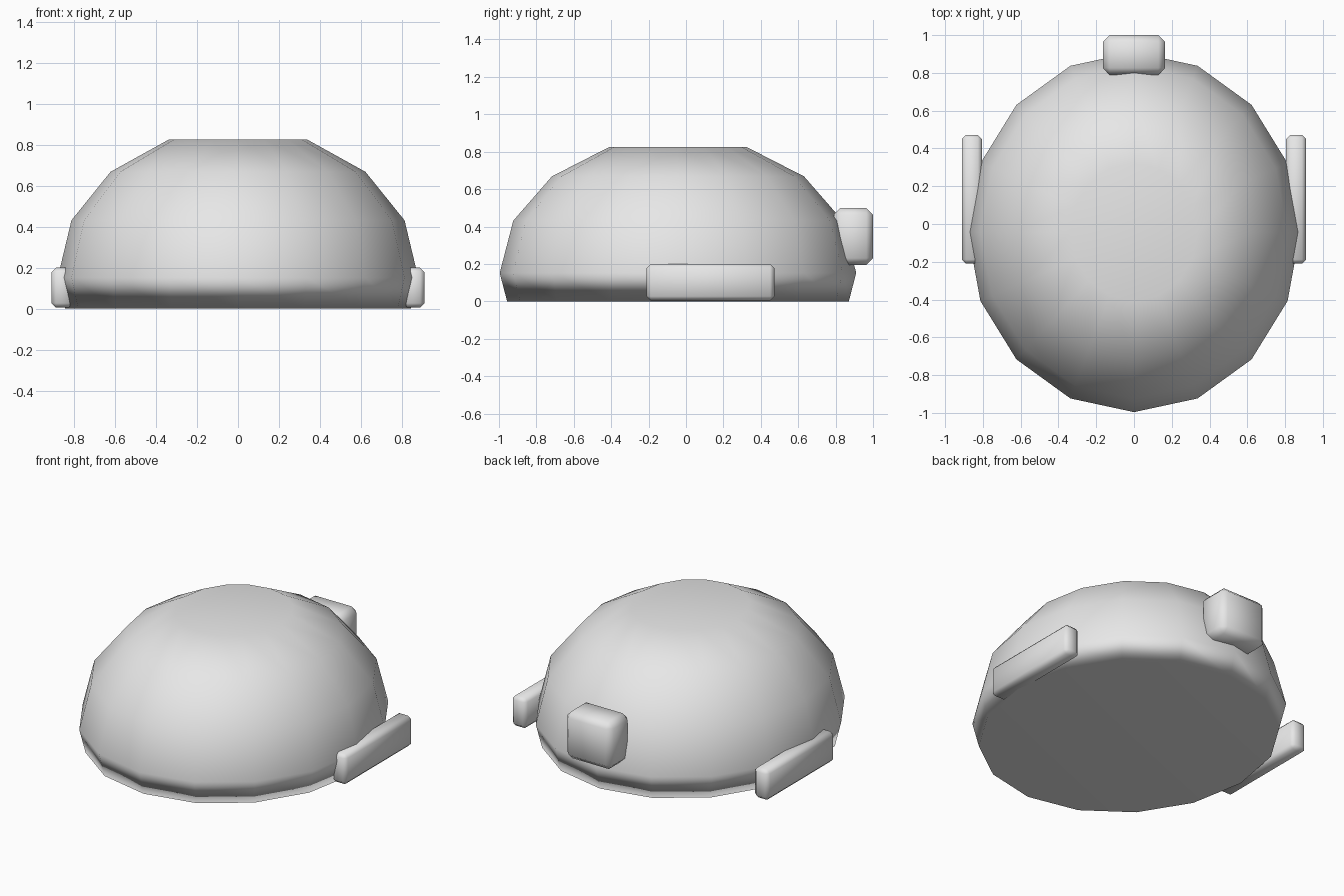
import bpy, bmesh
from mathutils import Matrix, Vector

cube = bpy.data.objects.get("Cube")
if cube:
    bpy.data.objects.remove(cube, do_unlink=True)

# Single plain grey material
grey = bpy.data.materials.new("light_grey")
grey.use_nodes = True
grey.diffuse_color = (0.8, 0.8, 0.8, 1)
grey.node_tree.nodes["Principled BSDF"].inputs["Base Color"].default_value = (0.8, 0.8, 0.8, 1)


def add_object(name, bm):
    bmesh.ops.recalc_face_normals(bm, faces=bm.faces)
    for face in bm.faces:
        face.smooth = True
    mesh = bpy.data.meshes.new(name)
    bm.to_mesh(mesh)
    bm.free()
    mesh.materials.append(grey)
    obj = bpy.data.objects.new(name, mesh)
    bpy.context.collection.objects.link(obj)
    return obj


def slice_flat(bm, height, up):
    """Cut away everything beyond a height and close the hole."""
    cut = bmesh.ops.bisect_plane(
        bm, geom=bm.verts[:] + bm.edges[:] + bm.faces[:], dist=0.0001,
        plane_co=(0, 0, height), plane_no=(0, 0, up), clear_outer=True)
    edges = [e for e in cut["geom_cut"] if isinstance(e, bmesh.types.BMEdge)]
    bmesh.ops.holes_fill(bm, edges=edges, sides=0)


def rounded_box(name, low, high, bevel):
    low, high = Vector(low), Vector(high)
    bm = bmesh.new()
    bmesh.ops.create_cube(bm, size=1)
    bmesh.ops.scale(bm, vec=high - low, verts=bm.verts)
    bmesh.ops.translate(bm, vec=(low + high) / 2, verts=bm.verts)
    bmesh.ops.bevel(bm, geom=bm.edges[:], offset=bevel, segments=1, affect='EDGES')
    return add_object(name, bm)


# Dome: stretched sphere with a flat crown and a flat underside
bm = bmesh.new()
bmesh.ops.create_uvsphere(bm, u_segments=16, v_segments=8, radius=1)
bmesh.ops.scale(bm, vec=(0.88, 0.953, 0.73), verts=bm.verts)
bmesh.ops.translate(bm, vec=(0, -0.043, 0.152), verts=bm.verts)
pole = max(bm.verts, key=lambda v: v.co.z)
bmesh.ops.dissolve_verts(bm, verts=[pole])
slice_flat(bm, 0, -1)
dome = add_object("dome", bm)
normals = dome.modifiers.new("soft_shading", 'WEIGHTED_NORMAL')
normals.mode = 'FACE_AREA'

# Side pads and the rear block
for side, x in (("left", 0.858), ("right", -0.858)):
    rounded_box(side + "_pad", (x - 0.053, -0.21, 0.005), (x + 0.053, 0.472, 0.2), 0.022)
rounded_box("rear_block", (-0.165, 0.79, 0.195), (0.165, 1.0, 0.5), 0.036)
